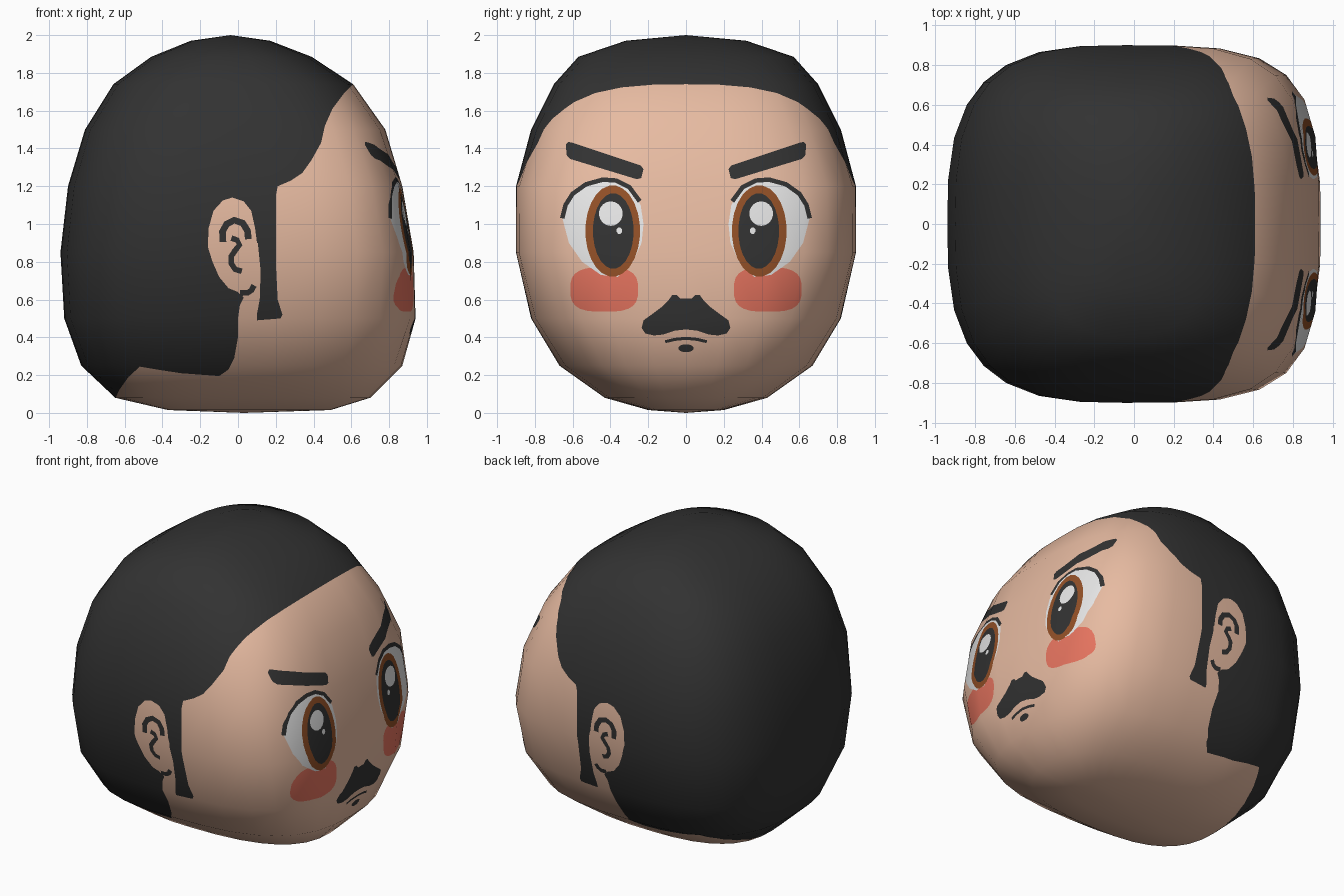
import bpy, bmesh, math
from mathutils import Vector
from mathutils.bvhtree import BVHTree
from mathutils.interpolate import poly_3d_calc

if "Cube" in bpy.data.objects:
    bpy.data.objects.remove(bpy.data.objects["Cube"])

# ---------- materials ----------
COLOURS = {
    "skin": (0.87, 0.54, 0.39), "dark_hair": (0.032, 0.032, 0.032),
    "eye_white": (1.0, 1.0, 1.0), "iris_brown": (0.29, 0.08, 0.02),
    "cheek_red": (0.86, 0.19, 0.125),
}
SKIN, DARK, WHITE, BROWN, RED = range(5)
mesh = bpy.data.meshes.new("head")
for name, c in COLOURS.items():
    m = bpy.data.materials.new(name)
    m.diffuse_color = (*c, 1)
    m.use_nodes = True
    m.node_tree.nodes["Principled BSDF"].inputs["Base Color"].default_value = m.diffuse_color
    mesh.materials.append(m)

# ---------- head shell: stacked squarish rings ----------
# z, back x, front x, half width, squareness
RINGS = [(0.015, -.37, .49, .20, 2.5), (0.08, -.65, .70, .43, 2.6),
         (0.25, -.83, .87, .67, 2.8), (0.50, -.92, .94, .82, 3.3),
         (0.85, -.94, .93, .90, 3.8), (1.20, -.90, .87, .90, 3.7),
         (1.50, -.81, .78, .82, 3.1), (1.74, -.66, .61, .70, 2.9),
         (1.885, -.46, .39, .57, 2.6), (1.97, -.25, .17, .32, 2.3)]
CX = -0.05
SQUARE = ([(1, k / 4) for k in range(-4, 4)] + [(-k / 4, 1) for k in range(-4, 4)]
          + [(-1, -k / 4) for k in range(-4, 4)] + [(k / 4, -1) for k in range(-4, 4)])

bm = bmesh.new()
rows = []
for z, xb, xf, w, n in RINGS:
    row = []
    for a, b in SQUARE:
        e = n if a > 0 else min(n, 3.0)
        s = (abs(a) ** e + abs(b) ** e) ** (-1 / e)
        reach = (xf - CX) if a > 0 else (CX - xb)
        row.append(bm.verts.new((CX + a * s * reach, b * s * w, z)))
    rows.append(row)
N = len(SQUARE)
for lo, hi in zip(rows, rows[1:]):
    for i in range(N):
        j = (i + 1) % N
        bm.faces.new((lo[i], lo[j], hi[j], hi[i]))
bottom, top = bm.verts.new((0.03, 0, 0)), bm.verts.new((-0.04, 0, 2))
for i in range(N):
    j = (i + 1) % N
    bm.faces.new((bottom, rows[0][j], rows[0][i]))
    bm.faces.new((top, rows[-1][i], rows[-1][j]))
bmesh.ops.triangulate(bm, faces=bm.faces[:])
bmesh.ops.recalc_face_normals(bm, faces=bm.faces[:])
bm.normal_update()

# remember the smooth shading of the uncut shell
shell = BVHTree.FromBMesh(bm)
shell_tris = [([v.co.copy() for v in f.verts], [v.normal.copy() for v in f.verts])
              for f in bm.faces]


# ---------- painting helpers: cut a flat outline into the shell ----------
def inside(p, poly):
    hit = False
    for (ax, ay), (bx, by) in zip(poly, poly[1:] + poly[:1]):
        if (ay > p[1]) != (by > p[1]) and p[0] < ax + (p[1] - ay) * (bx - ax) / (by - ay):
            hit = not hit
    return hit


def overlaps(f, axis, pts):
    us, vs = [v.co[axis] for v in f.verts], [v.co.z for v in f.verts]
    pu, pv = [p[0] for p in pts], [p[1] for p in pts]
    return (min(us) <= max(pu) and max(us) >= min(pu)
            and min(vs) <= max(pv) and max(vs) >= min(pv))


def paint(poly, mat, axis):
    """axis 0: outline in x,z on both sides; axis 1: outline in y,z on the face."""
    local = {f for f in bm.faces if overlaps(f, axis, poly)
             and (axis == 0 or f.calc_center_median().x > 0.2)}
    for a, b in zip(poly, poly[1:] + poly[:1]):
        du, dv = b[0] - a[0], b[1] - a[1]
        if math.hypot(du, dv) < 1e-5:
            continue
        hit = [f for f in local if overlaps(f, axis, (a, b))]
        if not hit:
            continue
        co, no = Vector((0, 0, a[1])), Vector((0, 0, du))
        co[axis], no[axis] = a[0], -dv
        known = set(bm.faces)
        geom = set(hit) | {e for f in hit for e in f.edges} | {v for f in hit for v in f.verts}
        bmesh.ops.bisect_plane(bm, geom=list(geom), dist=1e-5,
                               plane_co=co, plane_no=no.normalized())
        local = {f for f in local if f.is_valid} | (set(bm.faces) - known)
    for f in local:
        c = f.calc_center_median()
        if inside((c[axis], c.z), poly):
            f.material_index = mat


def paint_pair(poly, mat):
    paint(poly, mat, 1)
    paint([(-y, z) for y, z in poly], mat, 1)


def oval(cy, cz, ry, rz, n=24, power=2.0):
    pts = []
    for i in range(n):
        t = math.tau * (i + .5) / n
        c, s = math.cos(t), math.sin(t)
        pts.append((cy + ry * math.copysign(abs(c) ** (2 / power), c),
                    cz + rz * math.copysign(abs(s) ** (2 / power), s)))
    return pts


def stroke(pts, width):
    left, right = [], []
    for i, p in enumerate(pts):
        a, b = pts[max(i - 1, 0)], pts[min(i + 1, len(pts) - 1)]
        du, dv = b[0] - a[0], b[1] - a[1]
        k = width / 2 / math.hypot(du, dv)
        left.append((p[0] - dv * k, p[1] + du * k))
        right.append((p[0] + dv * k, p[1] - du * k))
    return left + right[::-1]


# ---------- hair with sideburns ----------
paint([(.66, 2.2), (.66, 1.78), (.61, 1.74), (.56, 1.69), (.50, 1.61), (.46, 1.52), (.44, 1.43),
       (.39, 1.34), (.34, 1.27), (.28, 1.23), (.21, 1.20), (.20, 1.15), (.20, .80),
       (.21, .60), (.235, .52), (.225, .50), (.10, .49), (.10, .52), (.115, .60),
       (.12, .75), (.105, .90), (0, .90), (0, .64), (.03, .61), (.01, .57), (0, .50),
       (0, .40), (-.02, .29), (-.05, .23), (-.10, .195), (-.30, .21), (-.40, .225),
       (-.52, .245), (-.58, .19), (-.63, .12), (-.66, .05), (-.70, -.1), (-1.1, -.1),
       (-1.1, 2.2)], DARK, 0)

# ---------- ears ----------
paint([(-.03, 1.14), (.03, 1.12), (.07, 1.07), (.09, .98), (.11, .83), (.095, .70),
       (.05, .65), (0, .64), (-.05, .66), (-.10, .72), (-.135, .80), (-.16, .88),
       (-.155, .98), (-.13, 1.07), (-.08, 1.125)], SKIN, 0)
paint(stroke([(-.08, .905), (-.082, .96), (-.06, 1.0), (-.02, 1.02), (.025, 1.005),
              (.05, .965), (.055, .92)], .036), DARK, 0)
paint(stroke([(-.035, .925), (-.005, .915), (.008, .89), (-.015, .86), (-.035, .83),
              (-.035, .79), (-.015, .76), (.02, .75)], .03), DARK, 0)
paint(stroke([(.01, .635), (.05, .635), (.072, .65), (.085, .675)], .03), DARK, 0)

# ---------- cheeks, eyes, brows ----------
paint_pair(oval(.433, .653, .18, .118, 24, 3), RED)
paint_pair([(.66, 1.05), (.62, .90), (.55, .80), (.45, .73), (.36, .72), (.28, .80),
            (.235, .90), (.225, 1.0), (.24, 1.1), (.28, 1.18), (.35, 1.225), (.45, 1.235),
            (.55, 1.2), (.62, 1.14), (.65, 1.09)], WHITE)
paint_pair(stroke([(.245, 1.12), (.30, 1.195), (.37, 1.23), (.44, 1.235), (.53, 1.21),
                   (.60, 1.16), (.638, 1.10), (.655, 1.03)], .024), DARK)
paint_pair(oval(.388, .963, .145, .242), BROWN)
paint_pair(oval(.385, .963, .108, .20), DARK)
paint_pair(oval(.398, 1.055, .063, .065, 18), WHITE)
paint_pair(oval(.353, .965, .016, .018, 8), WHITE)
paint_pair([(.225, 1.29), (.24, 1.31), (.60, 1.43), (.623, 1.435), (.636, 1.42),
            (.632, 1.365), (.615, 1.345), (.26, 1.237), (.237, 1.243)], DARK)

# ---------- moustache and mouth ----------
half = [(.03, .605), (.05, .625), (.072, .625), (.09, .60), (.13, .56), (.19, .515),
        (.225, .49), (.235, .45), (.215, .42), (.17, .41), (.12, .415), (.06, .435)]
paint([(0, .607)] + half + [(0, .442)] + [(-y, z) for y, z in half[::-1]], DARK, 1)
paint(stroke([(-.11, .377), (-.06, .389), (0, .395), (.06, .389), (.11, .377)], .016), DARK, 1)
paint(oval(0, .342, .042, .021, 14), DARK, 1)

# ---------- finish: one smooth shaded head ----------
bm.to_mesh(mesh)
bm.free()
for p in mesh.polygons:
    p.use_smooth = True
normals = []
for v in mesh.vertices:
    loc, _, idx, _ = shell.find_nearest(v.co)
    cos, nos = shell_tris[idx]
    total = Vector((0, 0, 0))
    for wgt, nrm in zip(poly_3d_calc(cos, loc), nos):
        total += wgt * nrm
    normals.append(total.normalized())
mesh.normals_split_custom_set_from_vertices(normals)
head = bpy.data.objects.new("head", mesh)
bpy.context.collection.objects.link(head)
